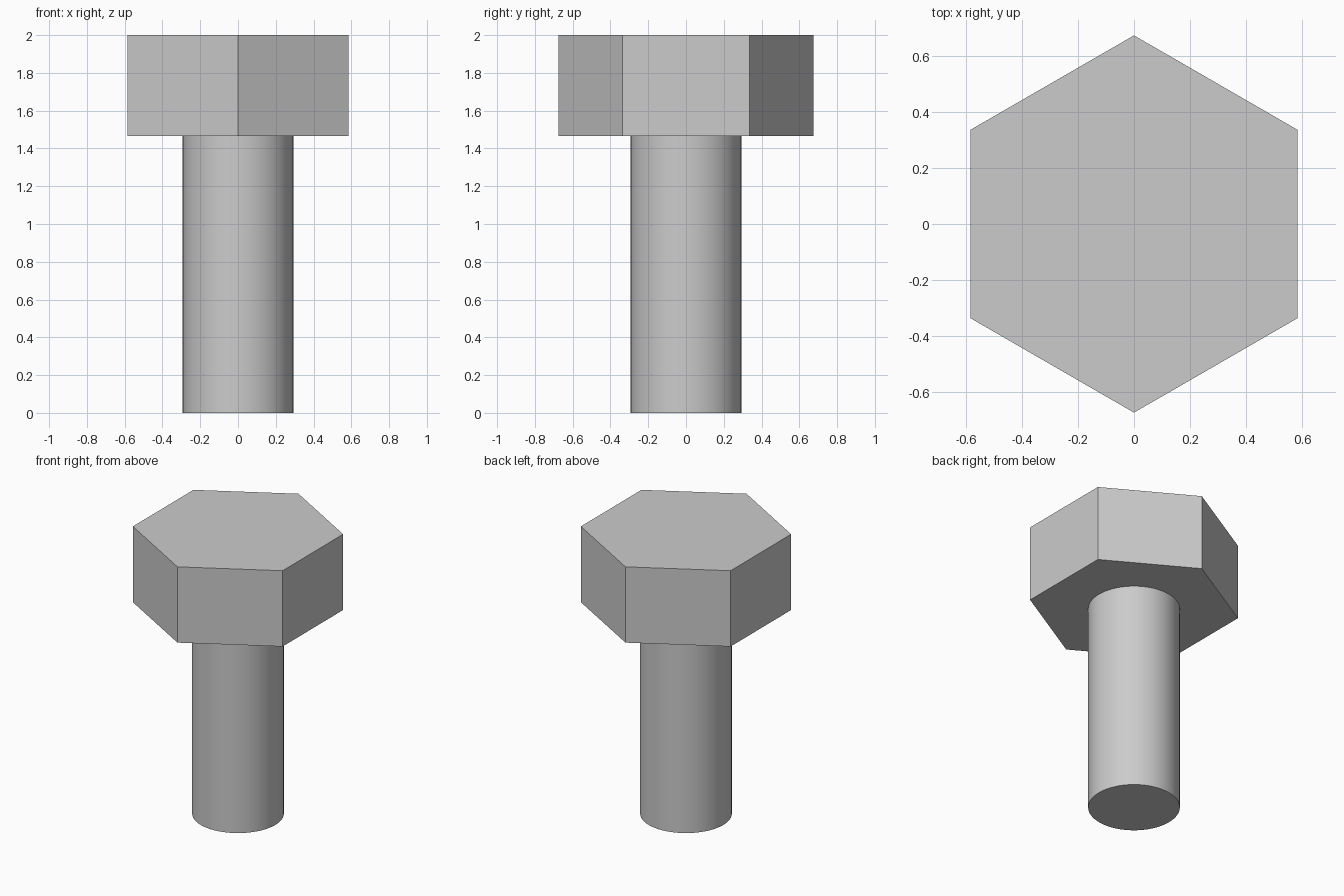
import bpy, bmesh
from math import sin, cos, tau

cube = bpy.data.objects.get("Cube")
if cube:
    bpy.data.objects.remove(cube, do_unlink=True)

# Plain grey metal
steel = bpy.data.materials.new("grey steel")
steel.use_nodes = True
colour = (0.6, 0.6, 0.6, 1)
steel.diffuse_color = colour
steel.node_tree.nodes["Principled BSDF"].inputs["Base Color"].default_value = colour


def prism(name, sides, radius, bottom, top, smooth=False):
    """Upright regular prism with a corner on the +y axis."""
    bm = bmesh.new()
    ring = [bm.verts.new((radius * sin(tau * i / sides), radius * cos(tau * i / sides), bottom))
            for i in range(sides)]
    base = bm.faces.new(ring)
    result = bmesh.ops.extrude_face_region(bm, geom=[base], use_keep_orig=True)
    raised = [g for g in result["geom"] if isinstance(g, bmesh.types.BMVert)]
    bmesh.ops.translate(bm, verts=raised, vec=(0, 0, top - bottom))
    bmesh.ops.recalc_face_normals(bm, faces=bm.faces)
    mesh = bpy.data.meshes.new(name)
    bm.to_mesh(mesh)
    bm.free()
    mesh.materials.append(steel)
    obj = bpy.data.objects.new(name, mesh)
    bpy.context.collection.objects.link(obj)
    if smooth:
        bpy.ops.object.select_all(action="DESELECT")
        obj.select_set(True)
        bpy.context.view_layer.objects.active = obj
        bpy.ops.object.shade_smooth_by_angle()
    return obj


# Hexagonal head, with the round shank seated slightly inside it
head_bottom = 1.465
prism("hex_head", 6, 0.675, head_bottom, 2)
prism("shank", 96, 0.293, 0, head_bottom + 0.02, smooth=True)
